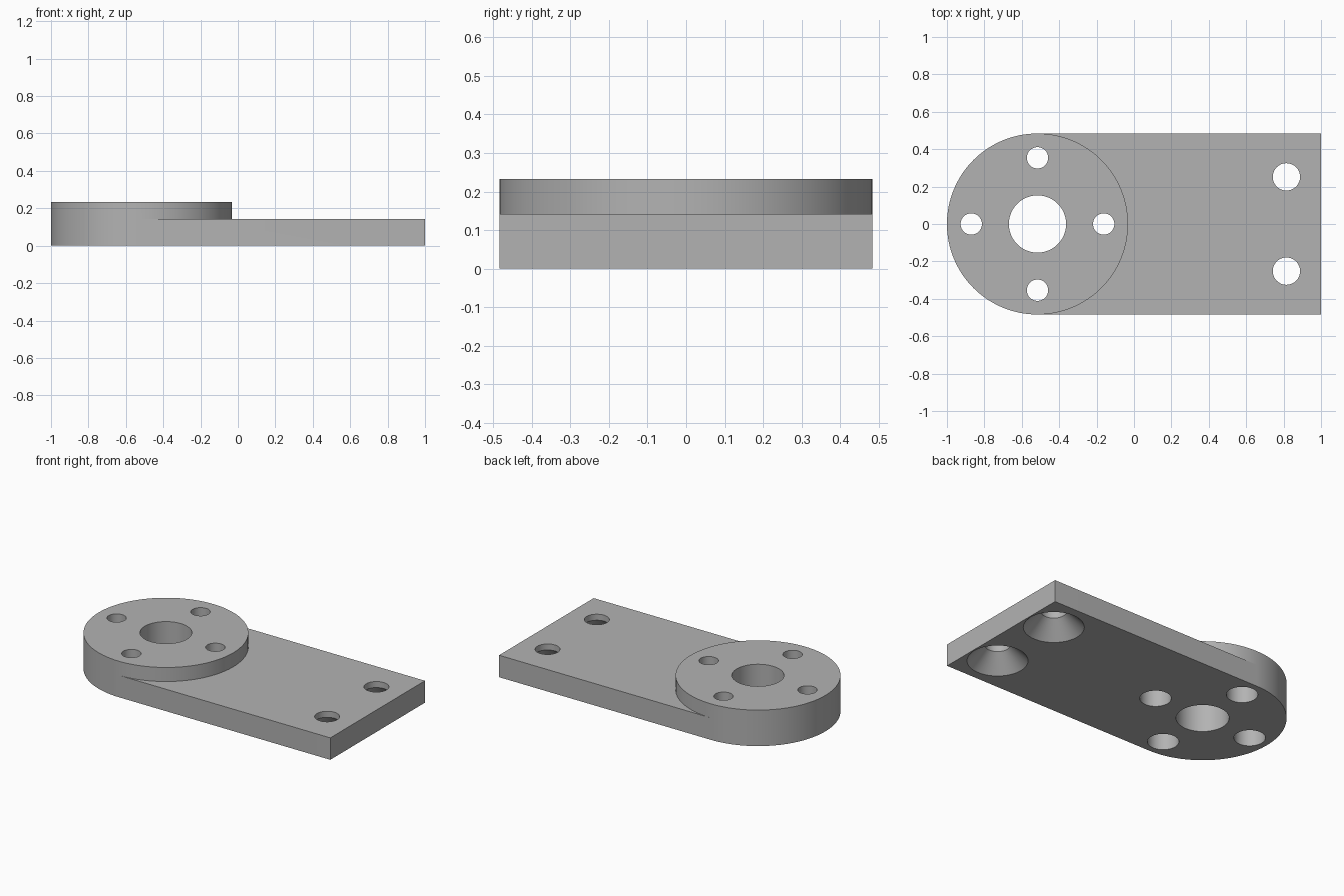
import bpy, bmesh, math

if "Cube" in bpy.data.objects:
    bpy.data.objects.remove(bpy.data.objects["Cube"])

R = 0.484            # disc radius and half width of the plate
CX = -1 + R          # disc centre
PLATE_Z, DISC_Z = 0.142, 0.233

grey = bpy.data.materials.new("mid_grey")
grey.diffuse_color = (0.45, 0.45, 0.45, 1)
grey.use_nodes = True
grey.node_tree.nodes["Principled BSDF"].inputs["Base Color"].default_value = grey.diffuse_color


def add_object(name, bm):
    bmesh.ops.recalc_face_normals(bm, faces=bm.faces[:])
    mesh = bpy.data.meshes.new(name)
    bm.to_mesh(mesh)
    bm.free()
    mesh.materials.append(grey)
    obj = bpy.data.objects.new(name, mesh)
    bpy.context.collection.objects.link(obj)
    return obj


def turned(name, x, y, profile, segments=64):
    """Closed solid of revolution about a vertical axis; profile is (radius, z) upward."""
    bm = bmesh.new()
    rings = []
    for r, z in profile:
        angles = [2 * math.pi * i / segments for i in range(segments)]
        rings.append([bm.verts.new((x + r * math.cos(a), y + r * math.sin(a), z)) for a in angles])
    for low, high in zip(rings, rings[1:]):
        for i in range(segments):
            j = (i + 1) % segments
            bm.faces.new((low[i], low[j], high[j], high[i]))
    bm.faces.new(rings[0])
    bm.faces.new(rings[-1])
    return add_object(name, bm)


def combine(target, other, operation):
    """Apply a boolean and remove the helper."""
    mod = target.modifiers.new(operation, 'BOOLEAN')
    mod.operation, mod.object, mod.solver = operation, other, 'EXACT'
    bpy.context.view_layer.objects.active = target
    bpy.ops.object.modifier_apply(modifier=mod.name)
    bpy.data.objects.remove(other)


# Raised round flange, full height
bracket = turned("mounting_bracket", CX, 0, [(R, 0), (R, DISC_Z)], 128)

# Flat plate running tangent from the flange
bm = bmesh.new()
bmesh.ops.create_cube(bm, size=1)
for v in bm.verts:
    v.co.x = 1 if v.co.x > 0 else CX
    v.co.y = math.copysign(R, v.co.y)
    v.co.z = PLATE_Z if v.co.z > 0 else 0
combine(bracket, add_object("plate", bm), 'UNION')

# Central bore
combine(bracket, turned("bore", CX, 0, [(0.153, -0.1), (0.153, 0.4)]), 'DIFFERENCE')

# Four bolt holes, counterbored from below
bolt = [(0.091, -0.1), (0.091, PLATE_Z), (0.057, PLATE_Z), (0.057, 0.4)]
for k in range(4):
    a = k * math.pi / 2
    hole = turned("bolt_hole", CX + 0.354 * math.cos(a), 0.354 * math.sin(a), bolt)
    combine(bracket, hole, 'DIFFERENCE')

# Two screw holes, countersunk from below
screw = [(0.176, -0.1), (0.176, 0), (0.073, 0.103), (0.073, 0.4)]
for y in (-0.252, 0.252):
    combine(bracket, turned("screw_hole", 0.815, y, screw), 'DIFFERENCE')

# Smooth the round walls, keep the rims sharp
bpy.ops.object.select_all(action='DESELECT')
bracket.select_set(True)
bpy.context.view_layer.objects.active = bracket
bpy.ops.object.shade_smooth_by_angle(angle=math.radians(30))
